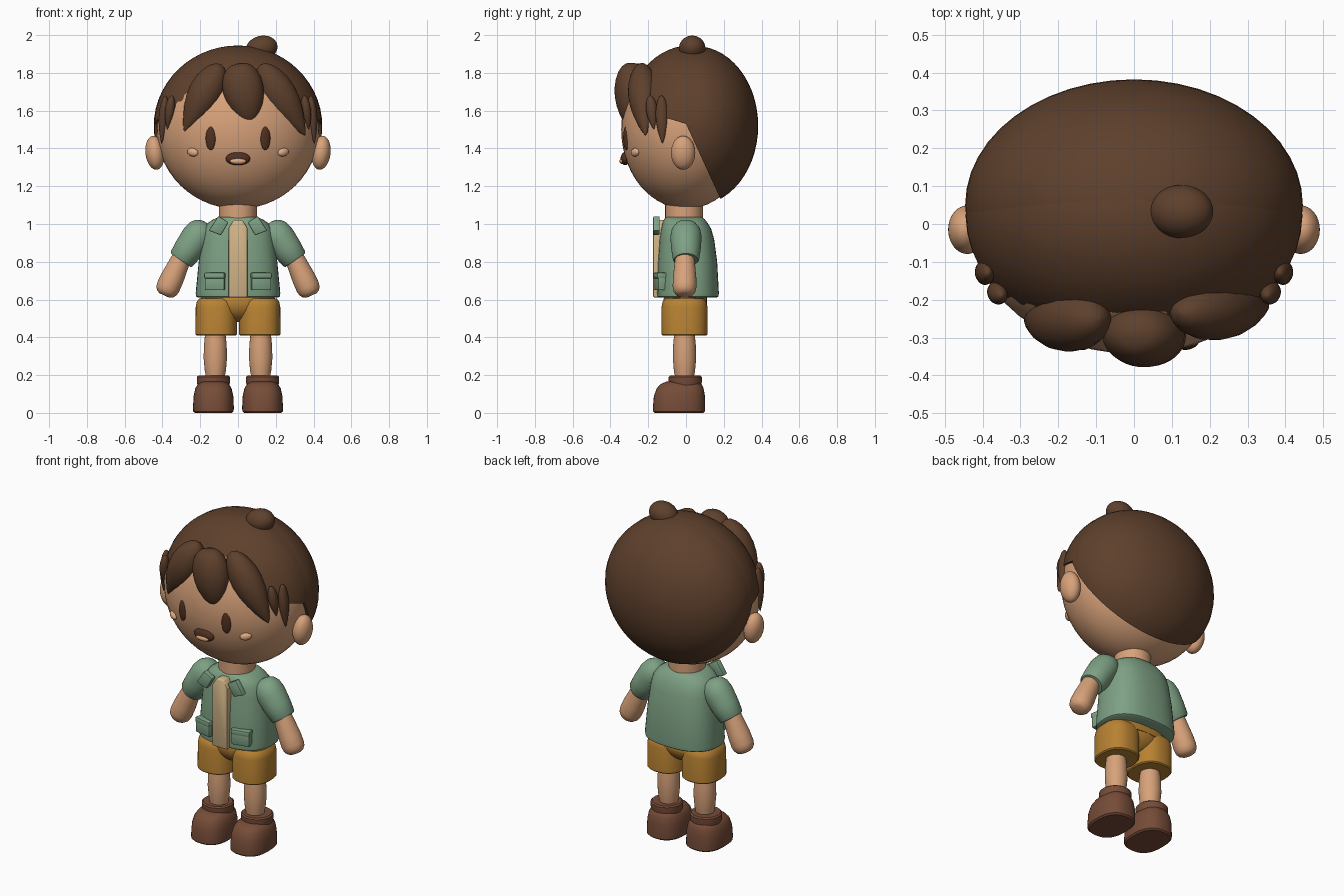
import bpy, bmesh, math
from mathutils import Vector, Matrix

cube = bpy.data.objects.get("Cube")
if cube:
    bpy.data.objects.remove(cube, do_unlink=True)


def material(name, *rgb):
    col = [(c / 255 / 12.92) if c < 11 else ((c / 255 + 0.055) / 1.055) ** 2.4 for c in rgb] + [1]
    m = bpy.data.materials.new(name)
    m.use_nodes = True
    m.diffuse_color = col
    m.node_tree.nodes["Principled BSDF"].inputs["Base Color"].default_value = col
    return m


SKIN = material("skin", 216, 162, 122)
HAIR = material("hair brown", 94, 64, 44)
DARK = material("face brown", 80, 48, 32)
BLUSH = material("pale peach", 226, 172, 132)
GREEN = material("shirt green", 126, 161, 132)
CREAM = material("undershirt cream", 214, 184, 138)
OCHRE = material("shorts ochre", 184, 130, 50)
LEATHER = material("boot brown", 118, 76, 56)


def finish(name, bm, mat, angle=40):
    bmesh.ops.recalc_face_normals(bm, faces=bm.faces)
    me = bpy.data.meshes.new(name)
    bm.to_mesh(me)
    bm.free()
    me.materials.append(mat)
    ob = bpy.data.objects.new(name, me)
    bpy.context.collection.objects.link(ob)
    bpy.ops.object.select_all(action='DESELECT')
    ob.select_set(True)
    bpy.context.view_layer.objects.active = ob
    bpy.ops.object.shade_smooth_by_angle(angle=math.radians(angle))
    return ob


def ellipsoid(name, mat, centre, radii, tilt=0, turn=0, cut=None):
    """Scaled sphere, tilted about y and turned about z, optionally cut by a plane."""
    bm = bmesh.new()
    bmesh.ops.create_uvsphere(bm, u_segments=48, v_segments=28, radius=1)
    bm.transform(Matrix.Translation(centre) @ Matrix.Rotation(turn, 4, 'Z')
                 @ Matrix.Rotation(tilt, 4, 'Y') @ Matrix.Diagonal((*radii, 1)))
    if cut:
        point, normal = cut
        bmesh.ops.bisect_plane(bm, geom=bm.verts[:] + bm.edges[:] + bm.faces[:],
                               plane_co=point, plane_no=normal, clear_inner=True)
        bmesh.ops.holes_fill(bm, edges=[e for e in bm.edges if e.is_boundary])
    return finish(name, bm, mat)


def loft(name, mat, rings, power=2, matrix=None, n=40):
    """Skin superellipse rings (height, x radius, y radius, y centre)."""
    bm = bmesh.new()
    loops = []
    for h, rx, ry, cy in rings:
        loop = []
        for i in range(n):
            a = math.tau * i / n
            c, s = math.cos(a), math.sin(a)
            x = math.copysign(abs(c) ** (2 / power), c) * rx
            y = math.copysign(abs(s) ** (2 / power), s) * ry
            loop.append(bm.verts.new((x, cy + y, h)))
        loops.append(loop)
    for a, b in zip(loops, loops[1:]):
        for i in range(n):
            j = (i + 1) % n
            bm.faces.new((a[i], a[j], b[j], b[i]))
    bm.faces.new(loops[0])
    bm.faces.new(loops[-1])
    if matrix:
        bm.transform(matrix)
    return finish(name, bm, mat)


def along(start, end):
    """Matrix whose z axis runs from start to end, with y kept near world y."""
    start, z = Vector(start), Vector(end) - Vector(start)
    length = z.length
    z.normalize()
    y = (Vector((0, 1, 0)) - z * z.y).normalized()
    m = Matrix((y.cross(z), y, z)).transposed().to_4x4()
    m.translation = start
    return m, length


def limb(name, mat, start, end, profile, wide=1, deep=1):
    """Turned shape on an axis; profile is (fraction along, radius)."""
    m, length = along(start, end)
    return loft(name, mat, [(t * length, r * wide, r * deep, 0) for t, r in profile], matrix=m)


def plate(name, mat, outline, y, depth, matrix=None, bevel=0.006):
    """Extruded front-facing outline with softened edges."""
    bm = bmesh.new()
    face = bm.faces.new([bm.verts.new((x, y, z)) for x, z in outline])
    ext = bmesh.ops.extrude_face_region(bm, geom=[face])
    bmesh.ops.translate(bm, vec=(0, depth, 0),
                        verts=[v for v in ext["geom"] if isinstance(v, bmesh.types.BMVert)])
    bmesh.ops.bevel(bm, geom=bm.edges[:], offset=bevel, segments=2, affect='EDGES', profile=0.5)
    if matrix:
        bm.transform(matrix)
    return finish(name, bm, mat)


# Head and hair masses
ellipsoid("head", SKIN, (0, 0, 1.5), (0.43, 0.343, 0.42))
ellipsoid("hair_cap", HAIR, (0, 0.02, 1.52), (0.445, 0.345, 0.425),
          cut=((0, 0, 1.53), (0, 0.29, 0.96)))
ellipsoid("hair_back", HAIR, (0, 0.05, 1.52), (0.446, 0.332, 0.422),
          cut=((0, 0, 1.53), (0, 0.37, 0.17)))
ellipsoid("hair_tuft", HAIR, (0.125, 0.033, 1.93), (0.085, 0.07, 0.066), tilt=-0.25)

# Fringe locks
LOCK = [(0, 0.03), (0.02, 0.3), (0.07, 0.54), (0.15, 0.76), (0.28, 0.95), (0.42, 1),
        (0.56, 0.93), (0.7, 0.74), (0.83, 0.48), (0.93, 0.24), (1, 0.02)]
BLUNT = [(t, r ** 0.7) for t, r in LOCK]
limb("fringe_right", HAIR, (-0.09, -0.25, 1.845), (-0.285, -0.255, 1.49), LOCK, 0.09, 0.085)
limb("fringe_middle", HAIR, (0, -0.285, 1.85), (0.065, -0.305, 1.525), BLUNT, 0.108, 0.085)
limb("fringe_left", HAIR, (0.12, -0.235, 1.845), (0.355, -0.215, 1.47), LOCK, 0.09, 0.08)

# Undershirt strip and pelvis
plate("undershirt", CREAM, [(-0.05, 0.612), (0.05, 0.612), (0.05, 0.98), (0.022, 1.022),
                            (-0.022, 1.022), (-0.05, 0.98)], -0.174, 0.06)
ellipsoid("shorts_crotch", OCHRE, (0, -0.005, 0.585), (0.17, 0.115, 0.105))
loft("shorts_waist", OCHRE, [(0.57, 0.2, 0.11, 0), (0.64, 0.19, 0.11, 0)], 2.4)

# Shirt body and neck
loft("shirt_body", GREEN, [(0.61, 0.212, 0.152, 0.01), (0.617, 0.222, 0.162, 0.01),
                           (0.635, 0.224, 0.164, 0.01), (0.8, 0.208, 0.157, 0.008),
                           (0.92, 0.194, 0.145, 0.004), (0.975, 0.182, 0.133, 0),
                           (1.005, 0.16, 0.12, -0.005), (1.025, 0.13, 0.108, -0.008),
                           (1.036, 0.1, 0.095, -0.01)], 2.5)
loft("neck", SKIN, [(0.98, 0.1, 0.1, -0.01), (1.16, 0.1, 0.1, -0.01)])

# Face centre
ellipsoid("mouth", DARK, (0, -0.322, 1.346), (0.065, 0.024, 0.035))
ellipsoid("lower_lip", BLUSH, (0, -0.338, 1.333), (0.042, 0.014, 0.016))

SLEEVE = [(0, 0.012), (0.02, 0.035), (0.08, 0.058), (0.2, 0.076), (0.38, 0.083),
          (0.7, 0.078), (0.96, 0.07), (1, 0.063)]
ARM = [(0, 0.048), (0.3, 0.055), (0.6, 0.062), (0.8, 0.063), (0.9, 0.058),
       (0.97, 0.045), (1, 0.028)]
LEG = [(0, 0.046), (0.2, 0.056), (0.45, 0.062), (0.7, 0.06), (1, 0.052)]

for s, side in ((1, "left"), (-1, "right")):
    # Face details
    ellipsoid(side + "_ear", SKIN, (s * 0.44, -0.015, 1.377), (0.05, 0.064, 0.09), tilt=s * 0.12)
    ellipsoid(side + "_eye", DARK, (s * 0.145, -0.317, 1.455), (0.027, 0.014, 0.064), turn=s * 0.3)
    ellipsoid(side + "_cheek", BLUSH, (s * 0.24, -0.268, 1.38), (0.033, 0.018, 0.022),
              tilt=-s * 0.2, turn=s * 0.6)
    # Sideburn spikes
    limb(side + "_sideburn", HAIR, (s * 0.385, -0.13, 1.68), (s * 0.405, -0.125, 1.425),
         LOCK, 0.026, 0.033)
    limb(side + "_sideburn_tip", HAIR, (s * 0.35, -0.19, 1.68), (s * 0.375, -0.17, 1.5),
         LOCK, 0.026, 0.03)
    # Arms
    limb(side + "_sleeve", GREEN, (s * 0.165, 0, 1.005), (s * 0.303, 0, 0.808), SLEEVE)
    limb(side + "_arm", SKIN, (s * 0.285, -0.006, 0.85), (s * 0.39, -0.008, 0.622), ARM)
    # Collar flap and pocket
    plate(side + "_collar", GREEN, [(s * 0.155, 0.965), (s * 0.105, 1.042),
                                    (s * 0.05, 1.01), (s * 0.09, 0.94)], -0.174, 0.035)
    turn = Matrix.Translation((s * 0.125, -0.158, 0)) @ Matrix.Rotation(s * 0.2, 4, 'Z')
    for part, half, low, high, y in (("pocket", 0.053, 0.65, 0.735, 0),
                                     ("pocket_flap", 0.055, 0.712, 0.742, -0.005)):
        plate(side + "_" + part, GREEN, [(-half, low), (half, low), (half, high), (-half, high)],
              y, 0.05, turn)
    # Shorts leg, leg and boot
    place = Matrix.Translation((s * 0.115, 0, 0))
    loft(side + "_shorts_leg", OCHRE, [(0.41, 0.104, 0.116, -0.008), (0.416, 0.11, 0.122, -0.008),
                                       (0.56, 0.109, 0.122, -0.008), (0.59, 0.103, 0.115, -0.008),
                                       (0.605, 0.09, 0.1, -0.008)], 2.4, place)
    limb(side + "_leg", SKIN, (s * 0.12, -0.008, 0.17), (s * 0.12, -0.008, 0.44), LEG)
    place = Matrix.Translation((s * 0.13, 0, 0))
    loft(side + "_boot", LEATHER, [(0, 0.098, 0.13, -0.037), (0.008, 0.107, 0.138, -0.037),
                                   (0.03, 0.108, 0.138, -0.037), (0.09, 0.105, 0.135, -0.035),
                                   (0.13, 0.096, 0.124, -0.031), (0.153, 0.082, 0.108, -0.026),
                                   (0.165, 0.06, 0.085, -0.02)], 2.5, place)
    loft(side + "_boot_cuff", LEATHER, [(0.13, 0.082, 0.082, -0.004), (0.165, 0.088, 0.088, -0.004),
                                        (0.19, 0.088, 0.088, -0.004), (0.197, 0.08, 0.08, -0.004)],
         2, place)
